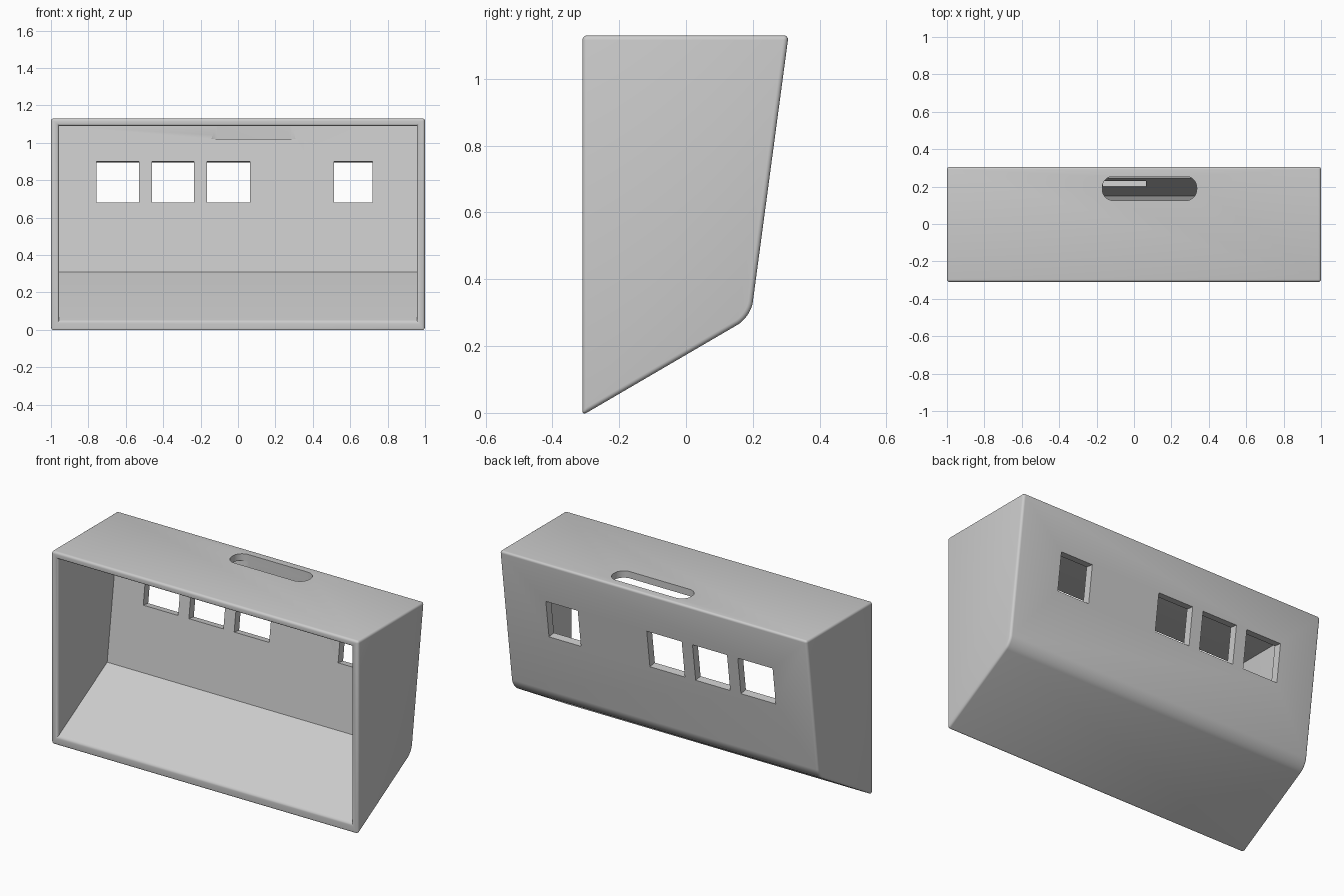
import bpy, bmesh, math
from mathutils import Matrix, Vector

cube = bpy.data.objects.get("Cube")
if cube:
    bpy.data.objects.remove(cube, do_unlink=True)

grey = bpy.data.materials.new("plain grey")
grey.use_nodes = True
colour = (0.6, 0.6, 0.6, 1)
grey.diffuse_color = colour
grey.node_tree.nodes["Principled BSDF"].inputs["Base Color"].default_value = colour

FRONT = -0.31
outer_profile = [(FRONT, -0.007), (0.194, 0.287), (0.307, 1.13), (FRONT, 1.13)]
inner_profile = [(FRONT, 0.045), (0.15, 0.31), (0.255, 1.09), (FRONT, 1.09)]


def add_object(name, bm):
    bmesh.ops.recalc_face_normals(bm, faces=bm.faces[:])
    mesh = bpy.data.meshes.new(name)
    bm.to_mesh(mesh)
    bm.free()
    mesh.materials.append(grey)
    obj = bpy.data.objects.new(name, mesh)
    bpy.context.collection.objects.link(obj)
    return obj


def open_prism(bm, profile, half_width):
    """Side profile stretched across x, left open at the front."""
    left, right = [[bm.verts.new((x, y, z)) for y, z in profile]
                   for x in (-half_width, half_width)]
    bm.faces.new(left)
    bm.faces.new(right)
    for i in range(3):
        bm.faces.new((left[i], left[i + 1], right[i + 1], right[i]))
    return [left[0], right[0], right[3], left[3]], (left[1], right[1])


def slab(name, size, matrix, radius=0.0):
    """Box cutter, optionally with rounded upright corners."""
    bm = bmesh.new()
    bmesh.ops.create_cube(bm, size=1, matrix=Matrix.Diagonal((*size, 1)))
    if radius:
        upright = [e for e in bm.edges
                   if abs(e.verts[0].co.z - e.verts[1].co.z) > 0.001]
        bmesh.ops.bevel(bm, geom=upright, offset=radius, segments=10,
                        profile=0.5, affect='EDGES')
    bm.transform(matrix)
    obj = add_object(name, bm)
    obj.hide_render = True
    return obj


# Case: outer and inner walls joined by a rim around the front
bm = bmesh.new()
outer_rim, bend = open_prism(bm, outer_profile, 1.0)
inner_rim, _ = open_prism(bm, inner_profile, 0.957)
for i in range(4):
    j = (i + 1) % 4
    bm.faces.new((outer_rim[i], outer_rim[j], inner_rim[j], inner_rim[i]))

# Broad curve where the back meets the sloping underside
bmesh.ops.bevel(bm, geom=[bm.edges.get(bend)], offset=0.045, segments=10,
                profile=0.5, affect='EDGES')
bmesh.ops.recalc_face_normals(bm, faces=bm.faces[:])


# Small rounding on the outside edges and both edges of the rim
def on_outside(v):
    return abs(v.co.x) > 0.99 or v.co.y < FRONT + 0.001


sharp = [e for e in bm.edges
         if e.calc_face_angle(0) > 0.5 and all(on_outside(v) for v in e.verts)]
bmesh.ops.bevel(bm, geom=sharp, offset=0.014, segments=4, profile=0.5,
                affect='EDGES', clamp_overlap=True)
case = add_object("case", bm)

# Window cutters, square to the leaning back wall
lean = math.atan2(0.105, 0.78)
cutters = []
for x0, x1 in ((-0.757, -0.53), (-0.46, -0.235), (-0.165, 0.063), (0.512, 0.72)):
    place = (Matrix.Translation(Vector(((x0 + x1) / 2, 0.237, 0.787)))
             @ Matrix.Rotation(-lean, 4, 'X'))
    cutters.append(slab("window_cutter", (x1 - x0, 0.2, 0.222), place))

# Handle slot cutter through the top
cutters.append(slab("handle_slot_cutter", (0.505, 0.13, 0.2),
                    Matrix.Translation((0.083, 0.19, 1.12)), 0.06))

bpy.context.view_layer.objects.active = case
for cutter in cutters:
    mod = case.modifiers.new("cut", 'BOOLEAN')
    mod.operation = 'DIFFERENCE'
    mod.solver = 'EXACT'
    mod.object = cutter
    bpy.ops.object.modifier_apply(modifier=mod.name)
    bpy.data.objects.remove(cutter, do_unlink=True)

bpy.ops.object.select_all(action='DESELECT')
case.select_set(True)
bpy.ops.object.shade_smooth_by_angle(angle=math.radians(30))
